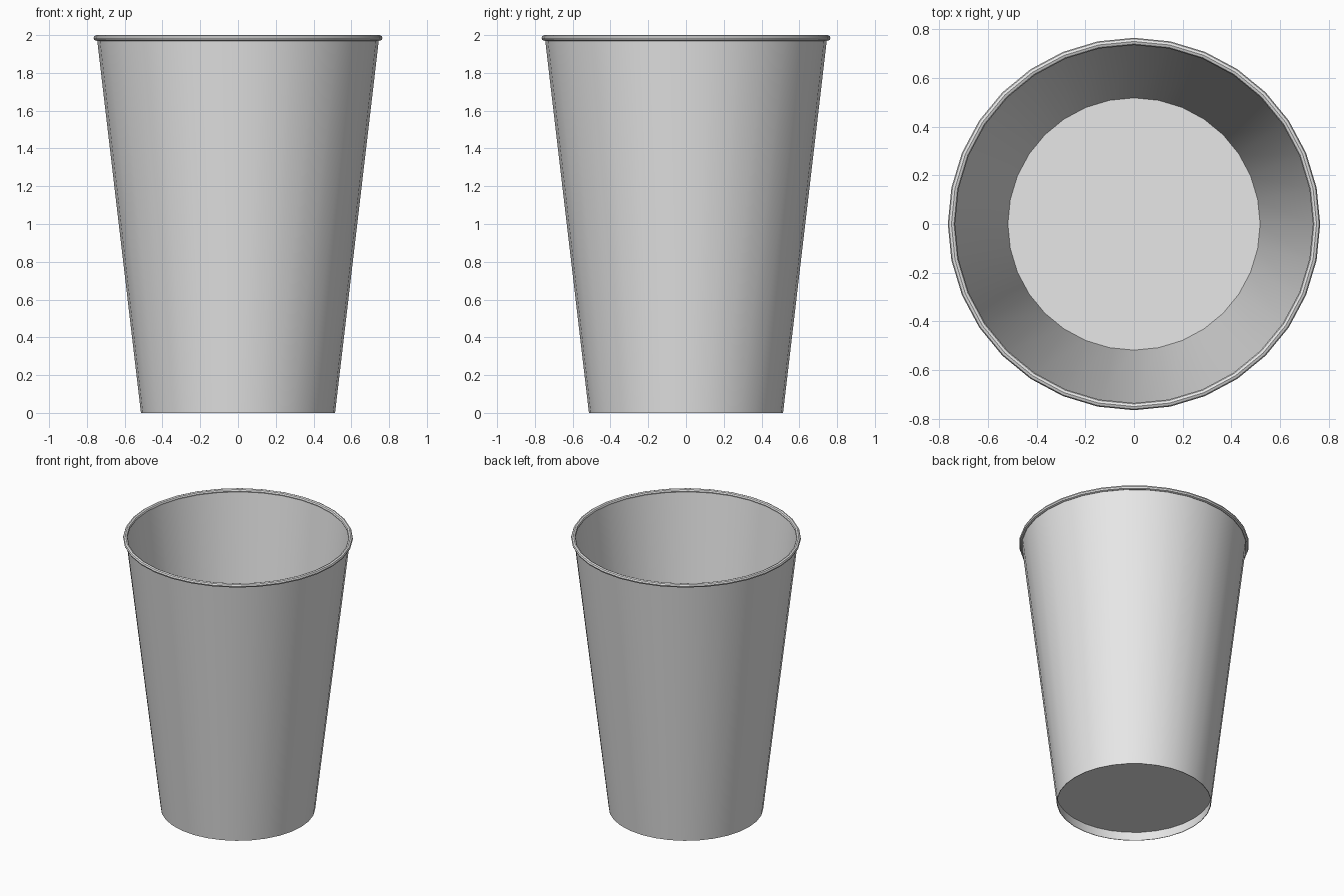
import bpy, bmesh
from math import sin, cos, pi, radians
from mathutils import Vector

SIDES = 32
BASE_R, TOP_R, WALL = 0.514, 0.747, 0.004
RIM_R, RIM_Z, CURL = 0.75, 1.985, 0.015
FLOOR_Z = 0.07

cube = bpy.data.objects.get("Cube")
if cube:
    bpy.data.objects.remove(cube, do_unlink=True)

grey = bpy.data.materials.new("plain grey")
grey.use_nodes = True
colour = (0.8, 0.8, 0.8, 1)
grey.diffuse_color = colour
grey.node_tree.nodes["Principled BSDF"].inputs["Base Color"].default_value = colour


def lathe(name, profile, closed=False):
    """Spin a list of (radius, height) points round the z axis."""
    bm = bmesh.new()
    verts = [bm.verts.new((r, 0, z)) for r, z in profile]
    edges = [bm.edges.new(pair) for pair in zip(verts, verts[1:])]
    if closed:
        edges.append(bm.edges.new((verts[-1], verts[0])))
    bmesh.ops.spin(bm, geom=verts + edges, cent=Vector(), axis=(0, 0, 1),
                   angle=2 * pi, steps=SIDES)
    bmesh.ops.remove_doubles(bm, verts=bm.verts, dist=0.0005)
    bmesh.ops.recalc_face_normals(bm, faces=bm.faces)
    mesh = bpy.data.meshes.new(name)
    bm.to_mesh(mesh)
    bm.free()
    mesh.materials.append(grey)
    obj = bpy.data.objects.new(name, mesh)
    bpy.context.collection.objects.link(obj)
    bpy.ops.object.select_all(action="DESELECT")
    obj.select_set(True)
    bpy.context.view_layer.objects.active = obj
    bpy.ops.object.shade_smooth_by_angle(angle=radians(40))
    return obj


def wall_radius(z):
    return BASE_R + (TOP_R - BASE_R) * z / RIM_Z


# Thin tapered wall, open at both ends
lathe("cup_wall", [(BASE_R, 0), (TOP_R, RIM_Z),
                   (TOP_R - WALL, RIM_Z), (BASE_R - WALL, 0)], closed=True)

# Rolled lip
lathe("rolled_rim", [(RIM_R + CURL * cos(i * pi / 4), RIM_Z + CURL * sin(i * pi / 4))
                     for i in range(8)], closed=True)

# Floor, raised above the foot of the wall
low = FLOOR_Z - WALL
lathe("cup_floor", [(0, low), (wall_radius(low) - WALL / 2, low),
                    (wall_radius(FLOOR_Z) - WALL / 2, FLOOR_Z), (0, FLOOR_Z)])
